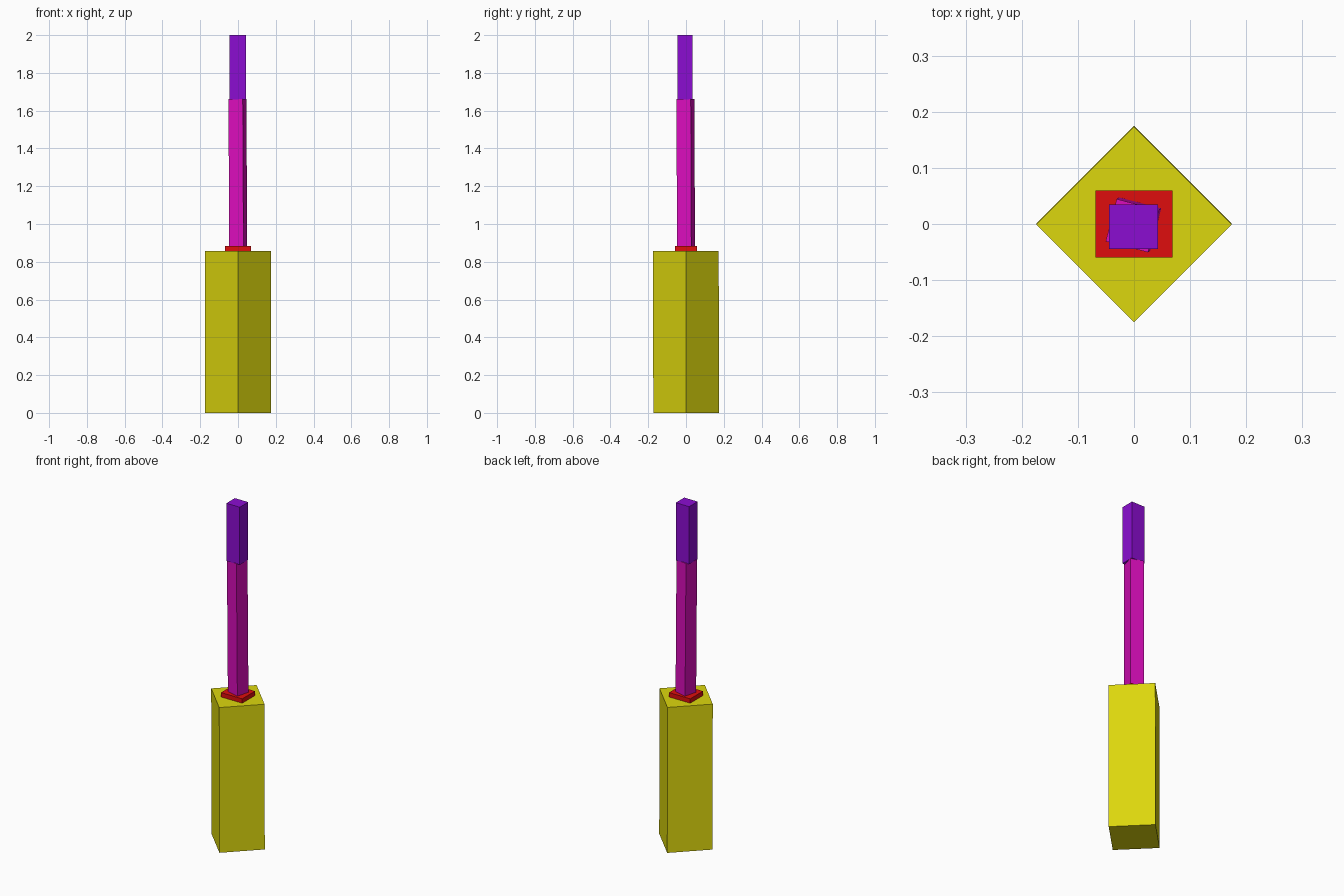
import bpy, bmesh
from math import radians, cos, sin

if "Cube" in bpy.data.objects:
    bpy.data.objects.remove(bpy.data.objects["Cube"])


def bar(name, size, z0, z1, bottom, top, turn, color):
    """Rectangular bar between two heights, turned about z, with a slight lean."""
    bm = bmesh.new()
    bmesh.ops.create_cube(bm, size=1)
    c, s = cos(radians(turn)), sin(radians(turn))
    for v in bm.verts:
        x, y = v.co.x * size[0], v.co.y * size[1]
        cx, cy = top if v.co.z > 0 else bottom
        v.co = (cx + x * c - y * s, cy + x * s + y * c, z1 if v.co.z > 0 else z0)
    mesh = bpy.data.meshes.new(name)
    bm.to_mesh(mesh)
    bm.free()
    mat = bpy.data.materials.new(name + "_color")
    mat.diffuse_color = (*color, 1)
    mat.use_nodes = True
    mat.node_tree.nodes["Principled BSDF"].inputs["Base Color"].default_value = mat.diffuse_color
    mesh.materials.append(mat)
    obj = bpy.data.objects.new(name, mesh)
    bpy.context.collection.objects.link(obj)
    return obj


# Thick square handle, corner facing front
bar("handle", (0.246, 0.246), 0.0, 0.857, (0, 0.001), (0, -0.001), 45, (0.72, 0.68, 0.004))
# Thin collar on top of the handle
bar("collar", (0.138, 0.119), 0.85, 0.883, (0, 0), (0, 0), 0, (0.74, 0.004, 0.004))
# Slightly twisted, slightly leaning shaft
bar("shaft", (0.078, 0.078), 0.88, 1.663, (0.001, 0), (-0.003, -0.003), -14.5, (0.7, 0.004, 0.5))
# Square tip
bar("tip", (0.087, 0.079), 1.66, 2.0, (-0.001, -0.005), (-0.001, -0.005), 0, (0.26, 0.004, 0.64))
